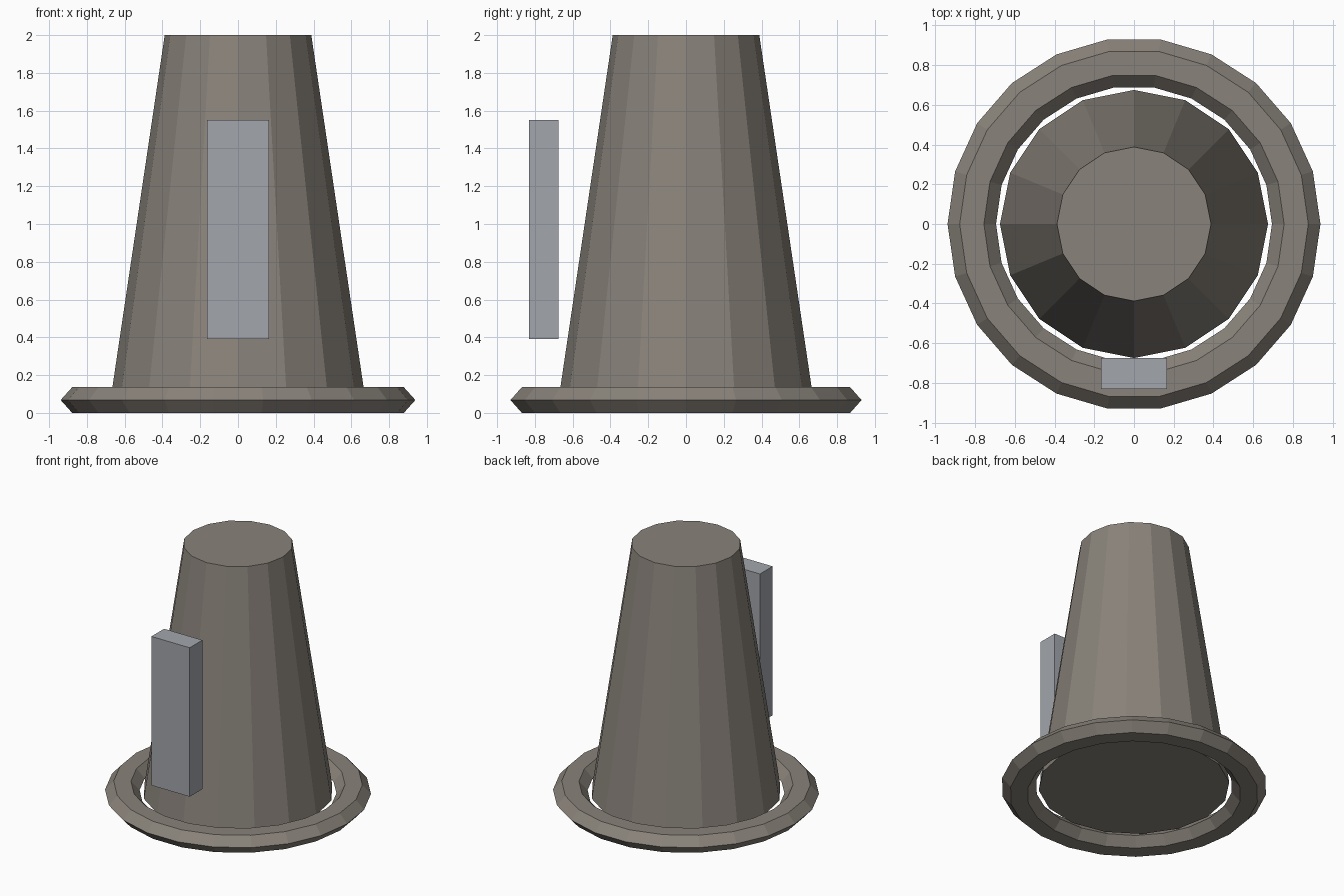
import bpy
import math

if "Cube" in bpy.data.objects:
    bpy.data.objects.remove(bpy.data.objects["Cube"])

# Tapered 16-sided body, starting at the mid height of the base ring
Z0, Z1 = 0.068, 2.0
bpy.ops.mesh.primitive_cone_add(vertices=16, radius1=0.675, radius2=0.388,
                                depth=Z1 - Z0, location=(0, 0, (Z0 + Z1) / 2))
body = bpy.context.object
body.name = "tapered_body"

# Flattened hexagonal-section base ring
bpy.ops.mesh.primitive_torus_add(major_segments=22, minor_segments=6,
                                 major_radius=0.817, minor_radius=0.122)
ring = bpy.context.object
ring.name = "base_ring"
half_h = 0.122 * math.sin(math.radians(60))
ring.scale.z = Z0 / half_h
ring.location = (0, 0, Z0)

# Floating front panel
bpy.ops.mesh.primitive_cube_add(size=1, location=(0, -0.752, 0.97))
panel = bpy.context.object
panel.name = "front_panel"
panel.scale = (0.33, 0.156, 1.16)
mat = bpy.data.materials.new("panel_grey")
mat.diffuse_color = (0.36, 0.38, 0.41, 1)
mat.use_nodes = True
mat.node_tree.nodes["Principled BSDF"].inputs["Base Color"].default_value = mat.diffuse_color
panel.data.materials.append(mat)

# Warm stone colour for body and ring
stone = bpy.data.materials.new("stone")
stone.diffuse_color = (0.25, 0.225, 0.195, 1)
stone.use_nodes = True
stone.node_tree.nodes["Principled BSDF"].inputs["Base Color"].default_value = stone.diffuse_color
for ob in (body, ring):
    ob.data.materials.append(stone)
    ob.data.shade_flat()
